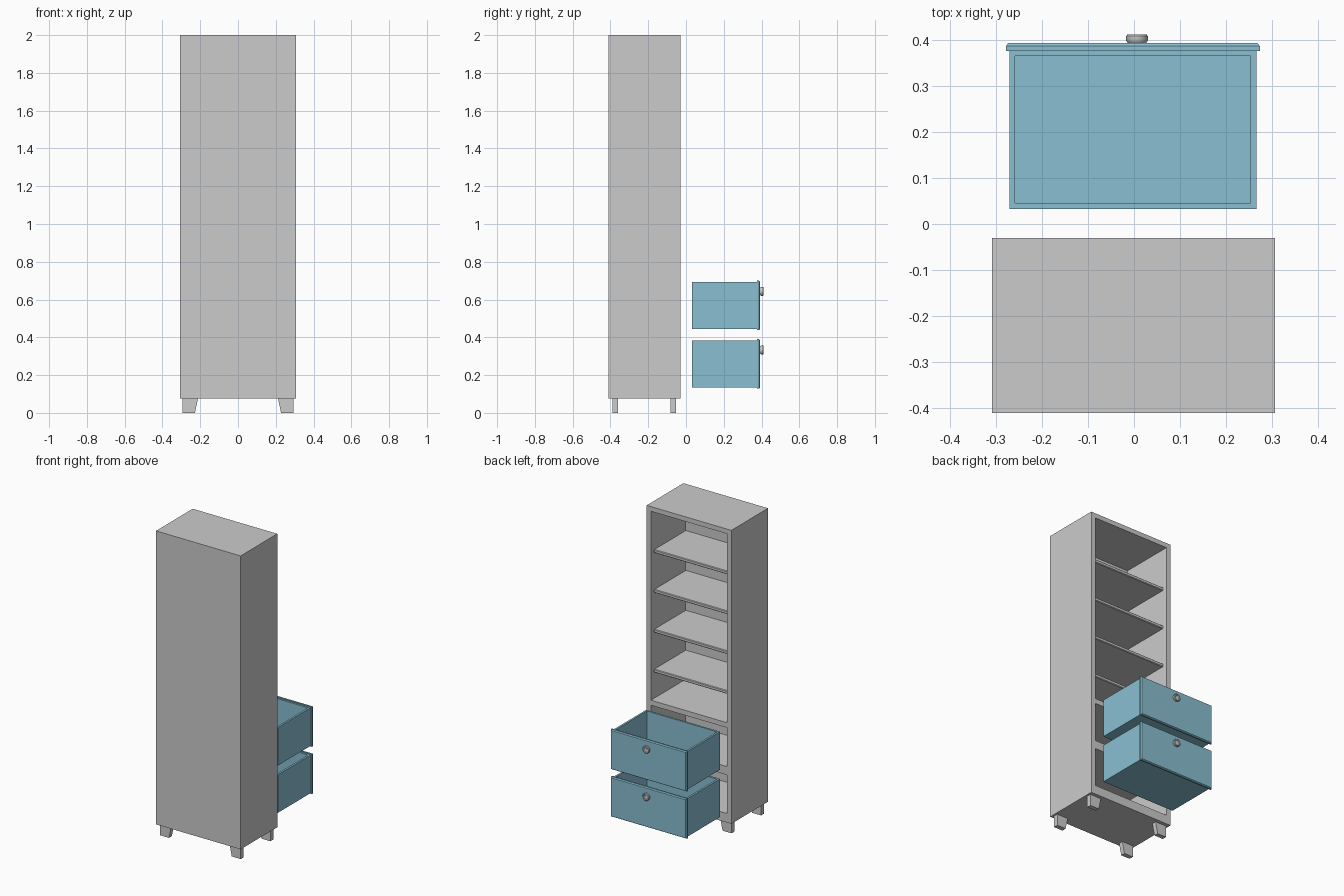
import bpy, bmesh, math

if "Cube" in bpy.data.objects:
    bpy.data.objects.remove(bpy.data.objects["Cube"])

blue = bpy.data.materials.new("drawer_blue")
blue.diffuse_color = (0.25, 0.52, 0.64, 1)
blue.use_nodes = True
blue.node_tree.nodes["Principled BSDF"].inputs["Base Color"].default_value = blue.diffuse_color


def finish(name, bm, mat=None):
    bmesh.ops.recalc_face_normals(bm, faces=bm.faces)
    me = bpy.data.meshes.new(name)
    bm.to_mesh(me)
    bm.free()
    ob = bpy.data.objects.new(name, me)
    bpy.context.collection.objects.link(ob)
    if mat:
        me.materials.append(mat)
    return ob


def add_box(bm, x, y, z):
    """Box between (min, max) pairs on each axis."""
    vs = bmesh.ops.create_cube(bm, size=1)["verts"]
    for v in vs:
        v.co = [(a + b) / 2 + c * (b - a) for c, (a, b) in zip(v.co, (x, y, z))]
    return vs


def box(name, x, y, z, mat=None):
    bm = bmesh.new()
    add_box(bm, x, y, z)
    return finish(name, bm, mat)


# Cabinet carcass: one block with the open compartments pushed in from +y
X0, X1, Y0, Y1, Z0, Z1 = -0.308, 0.306, -0.41, -0.03, 0.075, 2.0
T = 0.031
xi = (X0 + T, X1 - T)
yi = (Y0 + 0.02, Y1)
levels = [Z0, 0.134, 0.387, 0.442, 0.697, 0.73, Z1 - T, Z1]
cols = [X0, xi[0], xi[1], X1]
bm = bmesh.new()
grid = [[bm.verts.new((x, Y1, z)) for x in cols] for z in levels]
openings = []
for r in range(len(levels) - 1):
    for c in range(3):
        f = bm.faces.new((grid[r][c], grid[r][c + 1], grid[r + 1][c + 1], grid[r + 1][c]))
        if c == 1 and r in (1, 3, 5):
            openings.append(f)
outer = [e for e in bm.edges if e.is_boundary]
# outer shell
ext = bmesh.ops.extrude_edge_only(bm, edges=outer)["geom"]
for v in (g for g in ext if isinstance(g, bmesh.types.BMVert)):
    v.co.y = Y0
bmesh.ops.holes_fill(bm, edges=[e for e in bm.edges if e.is_boundary], sides=0)
# recesses
for f in openings:
    res = bmesh.ops.extrude_discrete_faces(bm, faces=[f])
    for v in res["faces"][0].verts:
        v.co.y = yi[0]
bmesh.ops.dissolve_limit(bm, angle_limit=0.01, verts=bm.verts, edges=bm.edges)
finish("cabinet_carcass", bm)

# Shelves, set back from the opening
for i in range(4):
    top = 1.708 - 0.2615 * i
    s = box(f"shelf_{i + 1}", xi, (yi[0], Y1 - 0.028), (top - 0.022, top))
    b = s.modifiers.new("edge", 'BEVEL')
    b.width, b.segments = 0.004, 1

# Feet: flat plates with a tapered inner edge
for side, sx in (("left", -1), ("right", 1)):
    for end, y in (("front", -0.39), ("back", -0.083)):
        bm = bmesh.new()
        prof = [(0.293, 0), (0.228, 0), (0.212, Z0), (0.293, Z0)]
        f = bm.faces.new([bm.verts.new((sx * x, y, z)) for x, z in prof])
        e = bmesh.ops.extrude_face_region(bm, geom=[f])["geom"]
        bmesh.ops.translate(bm, vec=(0, 0.03, 0),
                            verts=[g for g in e if isinstance(g, bmesh.types.BMVert)])
        finish(f"{end}_{side}_foot", bm)


def drawer(label, z0):
    cx, z1 = -0.0025, z0 + 0.25
    # open-topped box
    bm = bmesh.new()
    add_box(bm, (cx - 0.268, cx + 0.268), (0.033, 0.377), (z0, z1))
    top = max(bm.faces, key=lambda f: f.calc_center_median().z)
    bmesh.ops.inset_individual(bm, faces=[top], thickness=0.018)
    well = bmesh.ops.extrude_discrete_faces(bm, faces=[top])["faces"][0]
    for v in well.verts:
        v.co.z = z0 + 0.018
    finish(f"{label}_drawer_box", bm, blue)

    # front panel with a chamfered outer rim
    bm = bmesh.new()
    loops = []
    for y, m in ((0.376, 0.0), (0.386, 0.0), (0.3885, 0.002), (0.393, 0.005)):
        x, a, b = 0.2755 - m, z0 - 0.006 + m, z1 + 0.006 - m
        loops.append([bm.verts.new((cx + p, y, q))
                      for p, q in ((-x, a), (x, a), (x, b), (-x, b))])
    for l0, l1 in zip(loops, loops[1:]):
        for i in range(4):
            j = (i + 1) % 4
            bm.faces.new((l0[i], l0[j], l1[j], l1[i]))
    bm.faces.new(loops[0])
    bm.faces.new(loops[-1])
    finish(f"{label}_drawer_front", bm, blue)

    # turned knob
    prof = [(0, 0.392), (0.019, 0.392), (0.0215, 0.395), (0.0235, 0.398),
            (0.0235, 0.408), (0.021, 0.411), (0.015, 0.411), (0.013, 0.409), (0, 0.409)]
    bm = bmesh.new()
    vs = [bm.verts.new((r, y, 0)) for r, y in prof]
    es = [bm.edges.new(p) for p in zip(vs, vs[1:])]
    bmesh.ops.spin(bm, geom=vs + es, cent=(0, 0, 0), axis=(0, 1, 0),
                   angle=2 * math.pi, steps=32)
    bmesh.ops.remove_doubles(bm, verts=bm.verts, dist=1e-5)
    knob = finish(f"{label}_drawer_knob", bm)
    knob.location = (0.0065, 0, z0 + 0.199)
    bpy.ops.object.select_all(action='DESELECT')
    knob.select_set(True)
    bpy.context.view_layer.objects.active = knob
    bpy.ops.object.shade_smooth_by_angle(angle=math.radians(35))


# Two pulled-out drawers
drawer("lower", 0.134)
drawer("upper", 0.444)
